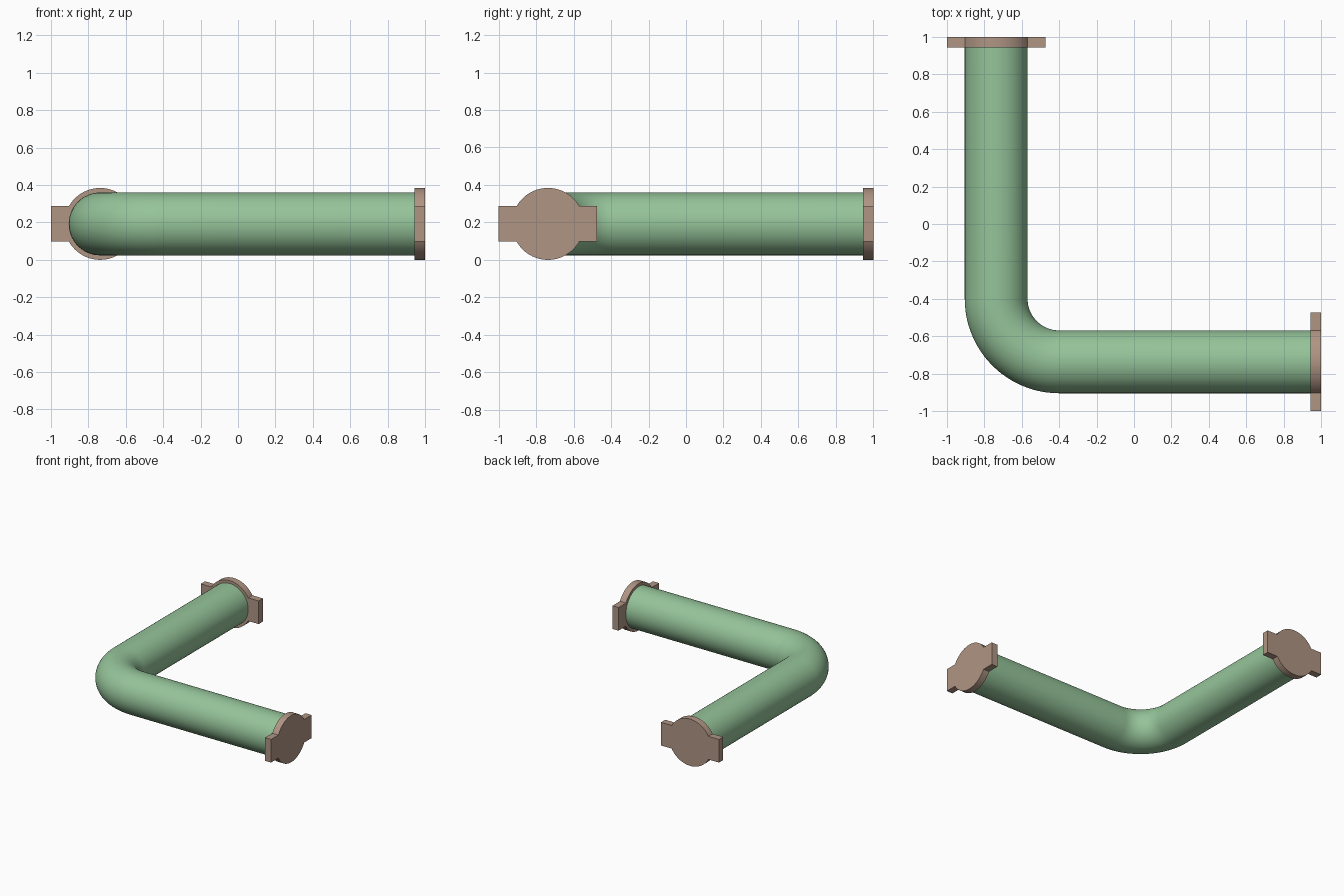
import bpy, bmesh
from math import sin, cos, pi, asin

if "Cube" in bpy.data.objects:
    bpy.data.objects.remove(bpy.data.objects["Cube"])

C, Z = -0.737, 0.192           # pipe axis offset and height
R, BEND = 0.168, 0.337         # pipe radius and elbow centreline radius
FR, FT = 0.192, 0.055          # flange disc radius and thickness
LUG, LH = 0.263, 0.095         # lug half length and half height


def material(name, rgb):
    m = bpy.data.materials.new(name)
    m.diffuse_color = (*rgb, 1)
    m.use_nodes = True
    m.node_tree.nodes["Principled BSDF"].inputs["Base Color"].default_value = m.diffuse_color
    return m


def finish(name, bm, mat):
    bmesh.ops.recalc_face_normals(bm, faces=bm.faces)
    me = bpy.data.meshes.new(name)
    bm.to_mesh(me)
    bm.free()
    me.materials.append(mat)
    ob = bpy.data.objects.new(name, me)
    bpy.context.collection.objects.link(ob)
    bpy.ops.object.select_all(action='DESELECT')
    ob.select_set(True)
    bpy.context.view_layer.objects.active = ob
    bpy.ops.object.shade_smooth_by_angle(angle=pi / 6)
    return ob


green = material("pipe_green", (0.30, 0.55, 0.32))
tan = material("flange_tan", (0.43, 0.30, 0.23))

# Elbow pipe: circular rings swept along straight, quarter bend, straight
N, STEPS = 64, 24
K = C + BEND                   # bend centre, same in x and y
path = [(C, 1 - FT / 2, 1, 0)]  # x, y and outward side direction
for i in range(STEPS + 1):
    a = pi / 2 * i / STEPS
    path.append((K - BEND * cos(a), K - BEND * sin(a), cos(a), sin(a)))
path.append((1 - FT / 2, C, 0, 1))
bm = bmesh.new()
rings = [[bm.verts.new((x + dx * R * cos(t), y + dy * R * cos(t), Z + R * sin(t)))
          for t in (2 * pi * j / N for j in range(N))] for x, y, dx, dy in path]
for a, b in zip(rings, rings[1:]):
    for j in range(N):
        k = (j + 1) % N
        bm.faces.new((a[j], a[k], b[k], b[j]))
bm.faces.new(rings[0])
bm.faces.new(rings[-1])
finish("elbow_pipe", bm, green)


# End flange: round disc with a rectangular lug on each side
def flange(name, along_x):
    t0 = asin(LH / FR)
    M = 32
    top = [(FR * cos(t), FR * sin(t))
           for t in (t0 + (pi - 2 * t0) * i / M for i in range(M + 1))]
    half = [(LUG, LH)] + top + [(-LUG, LH)]
    outline = half + [(-u, -v) for u, v in half]
    bm = bmesh.new()
    w = 1 - FT
    f = bm.faces.new([bm.verts.new((w, C + u, Z + v) if along_x else (C + u, w, Z + v))
                      for u, v in outline])
    ext = bmesh.ops.extrude_face_region(bm, geom=[f])
    bmesh.ops.translate(bm, vec=(FT, 0, 0) if along_x else (0, FT, 0),
                        verts=[v for v in ext["geom"] if isinstance(v, bmesh.types.BMVert)])
    finish(name, bm, tan)


flange("right_flange", True)
flange("back_flange", False)
